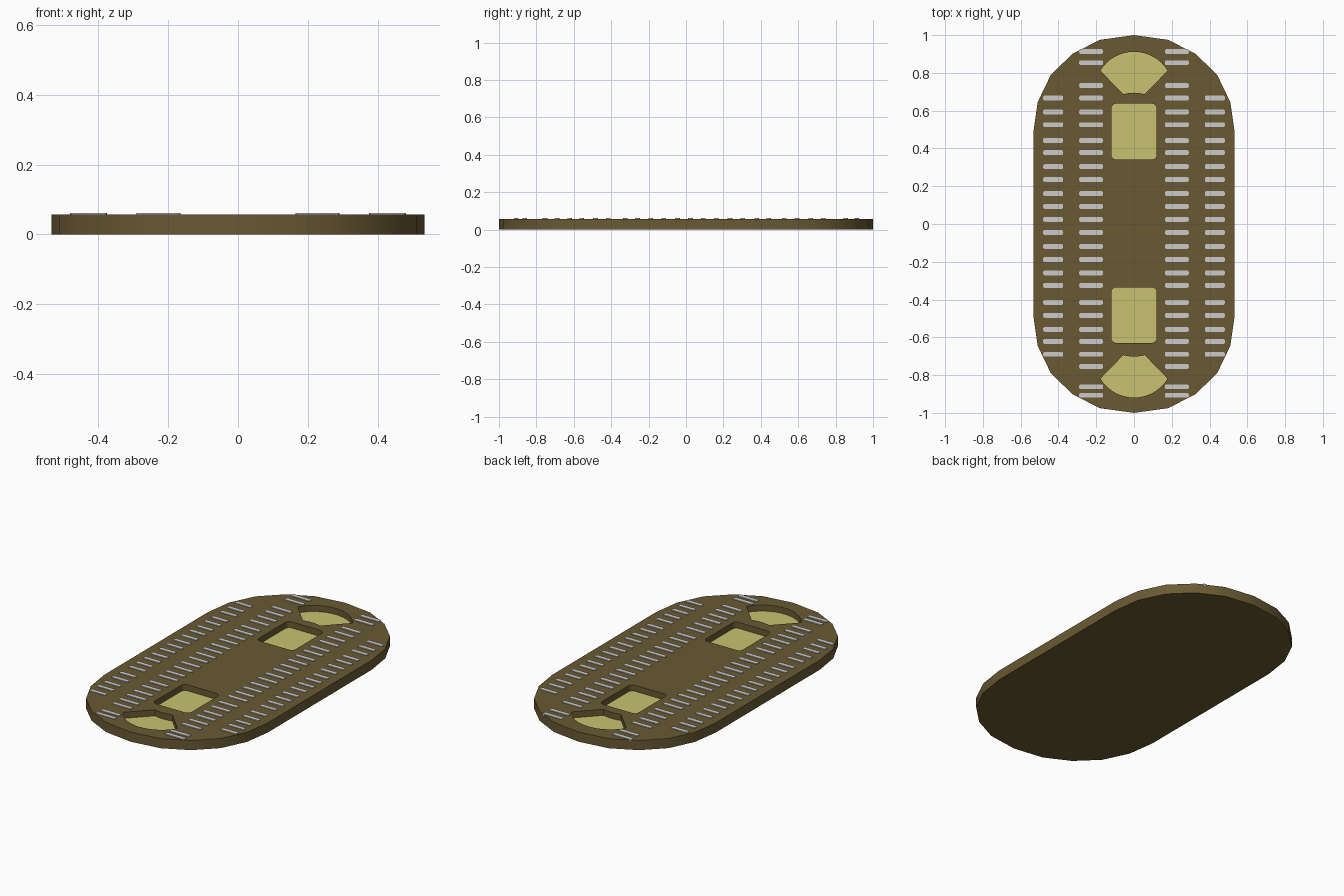
import bpy, bmesh, math

if "Cube" in bpy.data.objects:
    bpy.data.objects.remove(bpy.data.objects["Cube"])


def material(name, rgb):
    m = bpy.data.materials.new(name)
    m.diffuse_color = (*rgb, 1)
    m.use_nodes = True
    m.node_tree.nodes["Principled BSDF"].inputs["Base Color"].default_value = m.diffuse_color
    return m


brown = material("brown", (0.144, 0.102, 0.034))
yellow = material("yellow", (0.58, 0.54, 0.16))


def prisms(name, outlines, z0, z1, mat=None):
    """One object made of closed outlines extruded from z0 to z1."""
    bm = bmesh.new()
    for pts in outlines:
        lo = [bm.verts.new((x, y, z0)) for x, y in pts]
        hi = [bm.verts.new((x, y, z1)) for x, y in pts]
        bm.faces.new(lo[::-1])
        bm.faces.new(hi)
        for i in range(len(pts)):
            j = (i + 1) % len(pts)
            bm.faces.new((lo[i], lo[j], hi[j], hi[i]))
    bmesh.ops.recalc_face_normals(bm, faces=bm.faces)
    me = bpy.data.meshes.new(name)
    bm.to_mesh(me)
    bm.free()
    ob = bpy.data.objects.new(name, me)
    bpy.context.collection.objects.link(ob)
    if mat:
        me.materials.append(mat)
    return ob


def rounded_rect(cx, cy, hx, hy, r, n):
    pts = []
    for k, (sx, sy) in enumerate(((1, 1), (-1, 1), (-1, -1), (1, -1))):
        for i in range(n + 1):
            a = math.radians(90 * (k + i / n))
            pts.append((cx + sx * (hx - r) + r * math.cos(a),
                        cy + sy * (hy - r) + r * math.sin(a)))
    return pts


def arc(half, y_end, y_mid, n):
    """Arc from (half, y_end) over (0, y_mid) to (-half, y_end)."""
    s = y_mid - y_end
    r = (half * half + s * s) / (2 * s)
    a = math.asin(half / r)
    return [(r * math.sin(t), y_mid - r + r * math.cos(t))
            for t in (a * (1 - 2 * i / n) for i in range(n + 1))]


def fan(sign, shift):
    pts = arc(0.178, 0.812, 0.912, 16) + arc(0.057, 0.687, 0.695, 6)[::-1]
    return [(x, sign * (y + shift)) for x, y in pts][::sign]


# Stadium-shaped base plate
quarter = [(0.533, 0.485), (0.51, 0.645), (0.44, 0.79), (0.325, 0.902), (0.18, 0.975)]
half = quarter + [(0, 1)] + [(-x, y) for x, y in reversed(quarter)]
outline = half + [(-x, -y) for x, y in half]
base = prisms("base_plate", [outline], 0, 0.057, brown)

# Pockets sunk in the plate, with coloured floors
pockets = [rounded_rect(0, 0.489, 0.12, 0.148, 0.025, 4),
           rounded_rect(0, -0.482, 0.12, 0.147, 0.025, 4),
           fan(1, 0), fan(-1, 0.007)]
floor_z = 0.021
cutter = prisms("pocket_cutter", pockets, floor_z - 0.003, 0.1)
mod = base.modifiers.new("pockets", 'BOOLEAN')
mod.operation = 'DIFFERENCE'
mod.solver = 'EXACT'
mod.object = cutter
bpy.context.view_layer.objects.active = base
base.select_set(True)
bpy.ops.object.modifier_apply(modifier="pockets")
bpy.data.objects.remove(cutter)
bpy.ops.object.shade_smooth_by_angle(angle=math.radians(30))
prisms("pocket_floors", pockets, floor_z - 0.003, floor_z, yellow)

# Grip bars: long inner rows, shorter outer rows, on both sides
bar_y = [0.913, 0.854, 0.733, 0.667, 0.593, 0.526, 0.442, 0.378, 0.304, 0.235,
         0.161, 0.093, 0.024, -0.045, -0.119, -0.188, -0.259, -0.325, -0.415,
         -0.484, -0.558, -0.622, -0.690, -0.754, -0.862, -0.907]
for row, cx, hx, limit in (("inner", 0.227, 0.063, 1), ("outer", 0.428, 0.053, 0.7)):
    for side, s in (("left", -1), ("right", 1)):
        bars = [rounded_rect(s * cx, y, hx, 0.0125, 0.007, 2)
                for y in bar_y if abs(y) < limit]
        prisms(f"{row}_bars_{side}", bars, 0.05, 0.061)
